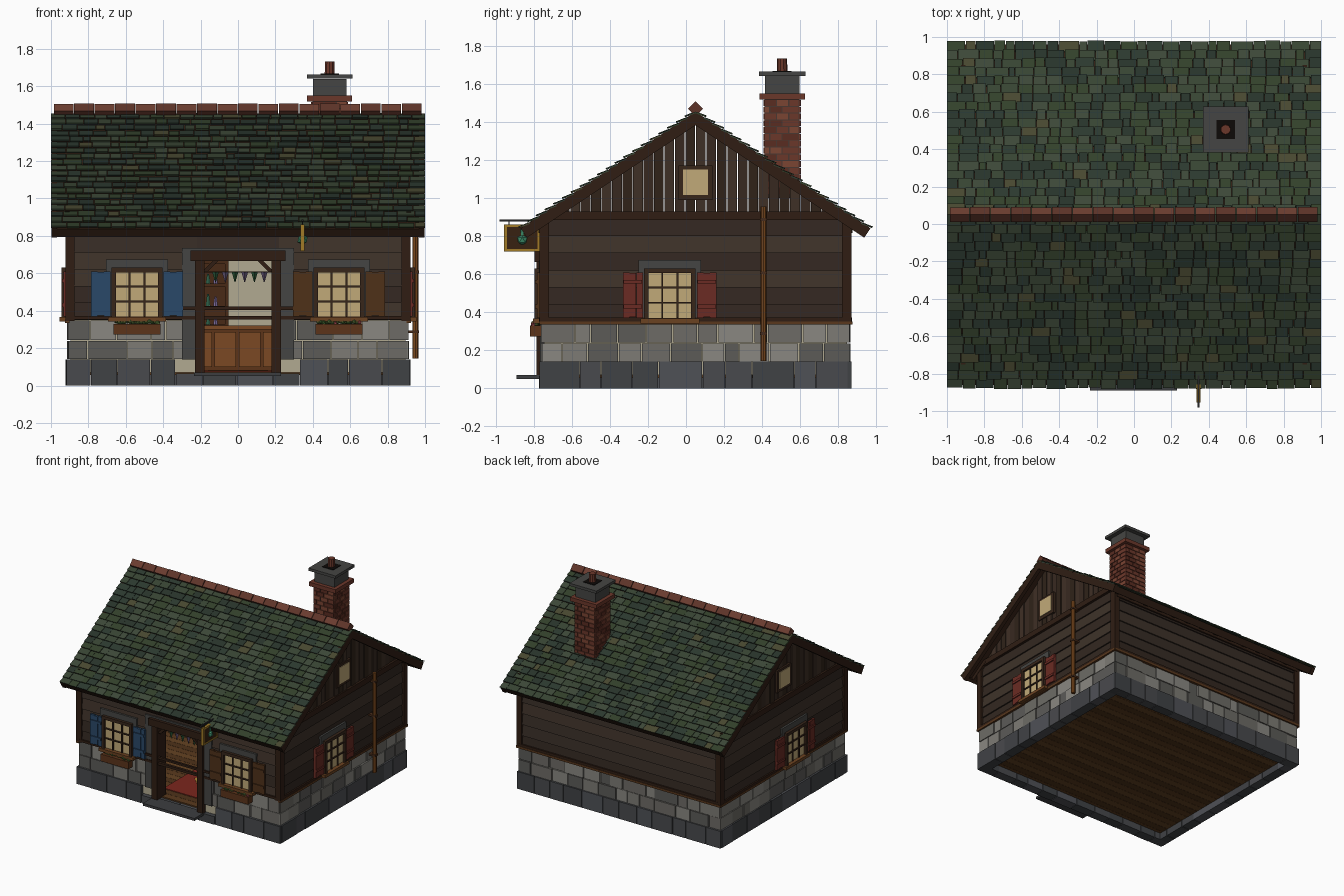
import bpy, bmesh, math, random
from mathutils import Matrix, Vector

if "Cube" in bpy.data.objects:
    bpy.data.objects.remove(bpy.data.objects["Cube"])

random.seed(4)
MATS = {}


def mat(hexcol):
    if hexcol not in MATS:
        m = bpy.data.materials.new("colour_" + hexcol)
        rgb = [(int(hexcol[i:i + 2], 16) / 255) ** 2.2 for i in (0, 2, 4)]
        m.diffuse_color = (*rgb, 1)
        m.use_nodes = True
        m.node_tree.nodes["Principled BSDF"].inputs["Base Color"].default_value = m.diffuse_color
        MATS[hexcol] = m
    return MATS[hexcol]


class Part:
    """Collects simple solids into one named mesh object."""
    def __init__(self, name, *cols):
        self.name, self.cols, self.bm = name, cols, bmesh.new()

    def box(self, x0, x1, y0, y1, z0, z1, m=0, f=lambda x, y, z: (x, y, z)):
        v = [self.bm.verts.new(f(x, y, z)) for x in (x0, x1) for y in (y0, y1) for z in (z0, z1)]
        for q in ((0, 1, 3, 2), (4, 6, 7, 5), (0, 4, 5, 1), (2, 3, 7, 6), (0, 2, 6, 4), (1, 5, 7, 3)):
            self.bm.faces.new([v[i] for i in q]).material_index = m

    def cone(self, loc, r1, r2, h, n=8, m=0):
        r = bmesh.ops.create_cone(self.bm, cap_ends=True, segments=n, radius1=r1, radius2=r2, depth=h,
                                  matrix=Matrix.Translation(loc))
        for fc in {fc for v in r["verts"] for fc in v.link_faces}:
            fc.material_index = m

    def blob(self, loc, r, m=0):
        res = bmesh.ops.create_icosphere(self.bm, subdivisions=1, radius=r, matrix=Matrix.Translation(loc))
        for fc in {fc for v in res["verts"] for fc in v.link_faces}:
            fc.material_index = m

    def done(self):
        bmesh.ops.recalc_face_normals(self.bm, faces=self.bm.faces)
        me = bpy.data.meshes.new(self.name)
        self.bm.to_mesh(me)
        self.bm.free()
        for c in self.cols:
            me.materials.append(mat(c))
        bpy.context.collection.objects.link(bpy.data.objects.new(self.name, me))


def splits(a, b, w, j=0.25):
    n = max(1, round((b - a) / w))
    e = [a + (b - a) * i / n + (random.uniform(-j, j) * w if 0 < i < n else 0) for i in range(n + 1)]
    return list(zip(e, e[1:]))


# wall frames: (along wall, outward, up) -> world
XR, YF, YB, YC = 0.90, -0.75, 0.85, 0.05
front = lambda u, d, z: (u, YF - d, z)
back = lambda u, d, z: (u, YB + d, z)
right = lambda u, d, z: (XR + d, u, z)
left = lambda u, d, z: (-XR - d, u, z)
WALLS = [(front, -XR, XR), (back, -XR, XR), (right, YF, YB), (left, YF, YB)]
DARK, BEAM, SLATE = "3a2a20", "33231a", "474745"

# foundation ring, stone courses, siding, inner plaster
found = Part("foundation_blocks", "4a4b4e", "424447", "505257")
stone = Part("stone_courses", "6d6b66", "7c7a74", "5c5b58", "888680")
side = Part("plank_siding", "3a302a", "40352d", "352b25")
inner = Part("inner_walls", "b0a890")
for f, a, b in WALLS:
    e = 0.02 if f in (front, back) else 0
    for u0, u1 in splits(a - e, b + e, 0.16):
        top = 0.065 if f is front and u1 > -0.2 and u0 < 0.2 else 0.14
        found.box(u0 + .002, u1 - .002, -0.06, 0.018 + random.uniform(0, .004), 0, top, random.randrange(3), f)
    spans = [(a, -0.22), (0.22, b)] if f is front else [(a, b)]
    for s0, s1 in spans:
        inner.box(s0 + (.01 if s0 == a else 0), s1 - (.01 if s1 == b else 0), -0.07, -0.005, 0.07, 0.88, 0, f)
        for z0, z1 in ((0.14, 0.24), (0.24, 0.35)):
            for u0, u1 in splits(s0 - .008, s1 + .008, 0.14, 0.3):
                stone.box(u0 + .003, u1 - .003, -0.03, random.uniform(.004, .014), z0 + .002, z1 - .003,
                          random.randrange(4), f)
        for i in range(6):
            z0, z1 = 0.35 + i * 0.09, 0.44 + i * 0.09
            lap = lambda u, d, z, f=f, z1=z1: f(u, d + 0.12 * (z1 - z), z)
            side.box(s0, s1, -0.01, 0.002, z0, min(z1, .885), random.randrange(3), lap)
inner.box(-0.22, 0.22, -0.07, -0.005, 0.7, 0.88, 0, front)
side.box(-0.22, 0.22, -0.01, 0.01, 0.7, 0.88, 0, front)
for p in (found, stone, side, inner):
    p.done()

# timber frame: corner posts, sill beam, plates
beam = Part("timber_frame", BEAM, "5a3a22")
for sx in (-1, 1):
    for y in (YF, YB):
        s = 1 if y == YB else -1
        beam.box(sx * 0.875, sx * 0.922, y - s * .03, y + s * .02, 0.345, 0.9)
for f, a, b in WALLS:
    beam.box(a, b, 0, 0.022, 0.352, 0.372, 0, f)
    top = 0.93 if f in (left, right) else 0.86
    beam.box(a, b, 0, 0.024, top - 0.045, top, 0, f)
    beam.box(a - .02, b + .02, 0, 0.025, 0.335, 0.352, 1, f) if f not in (front,) else None
beam.box(-0.3, 0.3, 0.012, 0.03, 0.405, 0.422, 0, front)
beam.done()

# gable ends with vertical boards
gable = Part("gable_boards", "3a2d25", "33271f", "41332a")
for f in (left, right):
    for i in range(28):
        y0 = YC - 0.77 + i * 0.055
        d = random.uniform(0.004, 0.014)
        roofcut = lambda u, dd, z, f=f: f(u, dd, z if z < 0.95 else max(0.905, 1.43 - 0.667 * abs(u - YC)))
        gable.box(y0 + .002, y0 + .053, -0.02, d, 0.9, 1.4, i % 3, roofcut)
gable.done()

# roof: deck, rake boards, fascia and shingles on both slopes
ANG, LEN, ROWS = math.atan(0.667), 1.105, 20
roof = Part("roof_deck", BEAM)
shing = Part("roof_shingles", "36432f", "3a4636", "303c33", "3f4a3b", "2c372f", "4a4a34")
for s in (-1, 1):
    def slope(x, v, n, s=s):
        return (x, YC + s * (v * math.cos(ANG) + n * math.sin(ANG)), 1.455 - v * math.sin(ANG) + n * math.cos(ANG))
    roof.box(-0.985, 0.985, 0, LEN - .01, -0.03, -0.008, 0, slope)
    roof.box(-0.99, 0.99, LEN - 0.03, LEN - .005, -0.06, -0.008, 0, slope)
    for sx in (-1, 1):
        roof.box(sx * 0.968, sx * 0.998, 0, LEN, -0.06, -0.001, 0, slope)
    for i in range(14):
        x = -0.91 + i * 0.14
        roof.box(x - .015, x + .015, 0.9, LEN - 0.03, -0.06, -0.03, 0, slope)
    h = LEN / ROWS
    for r in range(ROWS):
        v0 = r * h
        tilt = lambda x, v, n, v0=v0: slope(x, v, n + 0.012 * (v - v0) / h)
        cuts = splits(-1, 1, 0.078, 0.3)
        for x0, x1 in cuts:
            c = random.choices(range(6), (5, 5, 5, 4, 4, 1))[0]
            shing.box(x0 + .0015, x1 - .0015, v0, v0 + h + random.uniform(-.001, .007), -0.009,
                      random.uniform(-.003, .001), c, tilt)
roof.done()
shing.done()

# ridge caps, square section turned on edge
ridge = Part("ridge_caps", "6b3f33", "5e372d")
for i in range(18):
    x = -0.985 + i * 0.1095
    diamond = lambda x, a, b: (x, YC + (a - b) * .707, 1.468 + (a + b) * .707)
    k = 0.027 + 0.001 * (i % 2)
    ridge.box(x, x + 0.105, -k, k, -k, k, i % 2, diamond)
ridge.done()

# chimney: mortar core, brick courses, cap and pot
CX, CY = 0.49, 0.505
ch = Part("chimney", "4a3a34", "6b3a2e", "5a3026", "7a4636", SLATE, "151210")
ch.box(CX - .092, CX + .092, CY - .092, CY + .092, 1.0, 1.52)
for c in range(14):
    z0 = 1.02 + c * 0.0357
    for k in range(4):
        q = Matrix.Rotation(k * math.pi / 2, 3, 'Z')
        put = lambda x, y, z, q=q: tuple(q @ Vector((x, y, z)) + Vector((CX, CY, 0)))
        e = [-.098, -.03, .035, .09] if c % 2 else [-.098, -.065, 0, .09]
        for u0, u1 in zip(e, e[1:]):
            ch.box(u0 + .003, u1 - .003, -0.099, -0.088, z0, z0 + .031, random.choice((1, 2, 3)), put)
ch.box(CX - .12, CX + .12, CY - .12, CY + .12, 1.518, 1.55, 1)
ch.box(CX - .09, CX + .09, CY - .09, CY + .09, 1.55, 1.64, 4)
ch.box(CX - .122, CX + .122, CY - .122, CY + .122, 1.642, 1.664, 4)
ch.box(CX - .05, CX + .05, CY - .05, CY + .05, 1.65, 1.668, 5)
ch.cone((CX, CY, 1.695), 0.028, 0.026, 0.075, 10, 1)
ch.done()


# windows with shutters, optional flower box
def window(name, f, u, shutter, planter=False):
    w = Part(name, "c0a878", DARK, SLATE, "6b4426", shutter, "4a3020")
    w.box(u - .165, u + .165, 0, 0.022, 0.36, 0.675, 2, f)
    w.box(u - .12, u + .12, 0.01, 0.028, 0.37, 0.61, 0, f)
    for s in (-1, 1):
        w.box(u + s * .112, u + s * .135, 0, 0.045, 0.36, 0.63, 1, f)
        w.box(u + s * .035, u + s * .045, 0.02, 0.037, 0.37, 0.61, 1, f)
        for k in range(3):
            a = .142 + k * .035
            w.box(u + s * a, u + s * (a + .034), 0.015, 0.034, 0.37 + .004 * (k == 1), 0.61 - .004 * (k == 1), 4, f)
        for z in (0.42, 0.55):
            w.box(u + s * .145, u + s * .243, 0.03, 0.042, z, z + .02, 4, f)
    for z in (0.445, 0.525):
        w.box(u - .115, u + .115, 0.02, 0.037, z, z + .01, 1, f)
    w.box(u - .135, u + .135, 0, 0.045, 0.605, 0.63, 1, f)
    w.box(u - .155, u + .155, 0, 0.055, 0.342, 0.366, 3, f)
    w.done()
    if planter:
        p = Part(name + "_flower_box", "5c3720", "3b5a2c", "55703a", "a04a50")
        p.box(u - .125, u + .125, 0.012, 0.07, 0.272, 0.33, 0, f)
        for i in range(16):
            x, y, z = f(u - .11 + i * .0147, random.uniform(.025, .055), 0.335)
            p.blob((x, y, z + random.uniform(0, .008)), random.uniform(.01, .015), random.choice((1, 1, 2, 2, 3)))
        p.done()


window("front_left_window", front, -0.54, "2e4a68", True)
window("front_right_window", front, 0.54, "50341f", True)
window("right_window", right, -0.085, "6a2f28")
window("left_window", left, -0.085, "6a2f28")
for nm, f in (("right", right), ("left", left)):
    g = Part(nm + "_gable_window", DARK, "c0a878")
    g.box(YC - .09, YC + .09, 0, 0.022, 0.99, 1.17, 0, f)
    g.box(YC - .065, YC + .065, 0.01, 0.027, 1.015, 1.15, 1, f)
    g.done()

# doorway: stone surround, posts, lintel, braces, step
door = Part("doorway", SLATE, BEAM, "3f4042")
for s in (-1, 1):
    door.box(s * .2, s * .3, -0.07, 0.018, 0.14, 0.73, 0, front)
    door.box(s * .18, s * .23, -0.08, 0.035, 0.07, 0.68, 1, front)
    brace = lambda u, d, z, s=s: front(s * (u + (z - .61) * 1.0), d, z)
    door.box(-.19, -.16, -0.02, 0.02, 0.61, 0.665, 1, brace)
door.box(-.255, .255, -0.08, 0.045, 0.665, 0.722, 1, front)
door.box(-.3, .3, -0.02, 0.02, 0.7, 0.735, 0, front)
door.box(-.235, .23, 0, 0.14, 0.05, 0.07, 2, front)
door.done()

# floor boards and rug
floor = Part("floor_boards", "5a3c22", "4f351f", "644427")
for i in range(26):
    y = -0.72 + i * 0.0592
    floor.box(-0.87, 0.87, y, y + 0.0575, 0.055, 0.075, i % 3)
floor.done()
rug = Part("rug", "7a2a22", "b08a3a")
rug.box(-0.25, 0.25, -0.6, -0.05, 0.075, 0.08)
rug.box(-.08, .08, -.08, .08, 0.08, 0.083, 1, lambda x, y, z: (x - y, -0.33 + x + y, z))
rug.done()

# shop counter, shelf with bottles, bunting
shop = Part("counter", "5c371f", "7a4a28")
shop.box(-0.4, 0.4, 0.1, 0.3, 0.075, 0.3)
shop.box(-0.42, 0.42, 0.07, 0.32, 0.3, 0.32, 1)
for i in range(6):
    shop.box(-.385 + i * .13, -.27 + i * .13, 0.09, 0.1, 0.1, 0.285, 1)
shop.done()
shelf = Part("bottle_shelf", "4a2e1c", "5a4a7a", "3f7a5e", "7a6a9a")
shelf.box(-0.6, -0.05, 0.74, 0.76, 0.075, 0.66)
for z in (0.1, 0.31, 0.41, 0.53, 0.65):
    shelf.box(-0.6, -0.05, 0.62, 0.75, z, z + .015)
    for i in range(12 if 0.2 < z < 0.6 else 0):
        h = random.uniform(.04, .07)
        shelf.cone((-.56 + i * .04, 0.67, z + .015 + h / 2), .014, .006, h, 6, 1 + i % 3)
for x in (-0.6, -0.07):
    shelf.box(x, x + .02, 0.62, 0.75, 0.075, 0.66)
shelf.done()
bunt = Part("bunting", "3a2a20", "2f5a3a", "6a5a7a")
bunt.box(-0.18, 0.18, -0.692, -0.688, 0.605, 0.61)
for i in range(6):
    bunt.cone((-0.12 + i * .052, -0.69, 0.58), 0.002, 0.018, 0.055, 4, 1 + i % 2)
bunt.done()

# hanging sign with a bottle emblem
sign = Part("hanging_sign", "2a2a2c", "3a2618", "a07a2c", "3f8a68")
SX = 0.345
sign.box(SX - .006, SX + .006, -0.98, -0.75, 0.876, 0.888)
for y in (-0.93, -0.80):
    sign.box(SX - .003, SX + .003, y - .003, y + .003, 0.85, 0.88)
sign.box(SX - .007, SX + .007, -0.95, -0.77, 0.725, 0.855, 1)
for y0, y1, z0, z1 in ((-.955, -.94, .72, .86), (-.78, -.765, .72, .86), (-.955, -.765, .72, .733), (-.955, -.765, .847, .86)):
    sign.box(SX - .011, SX + .011, y0, y1, z0, z1, 2)
sign.blob((SX, -0.86, 0.78), 0.03, 3)
sign.cone((SX, -0.86, 0.818), 0.011, 0.013, 0.035, 6, 3)
sign.done()

# downpipe on the right wall
pipe = Part("downpipe", "7a4a22", "4a3020")
pipe.cone((0.948, 0.407, 0.55), 0.016, 0.016, 0.81, 8)
for z in (0.28, 0.6, 0.88):
    pipe.box(0.9, 0.967, 0.388, 0.426, z, z + .015, 1)
pipe.done()
